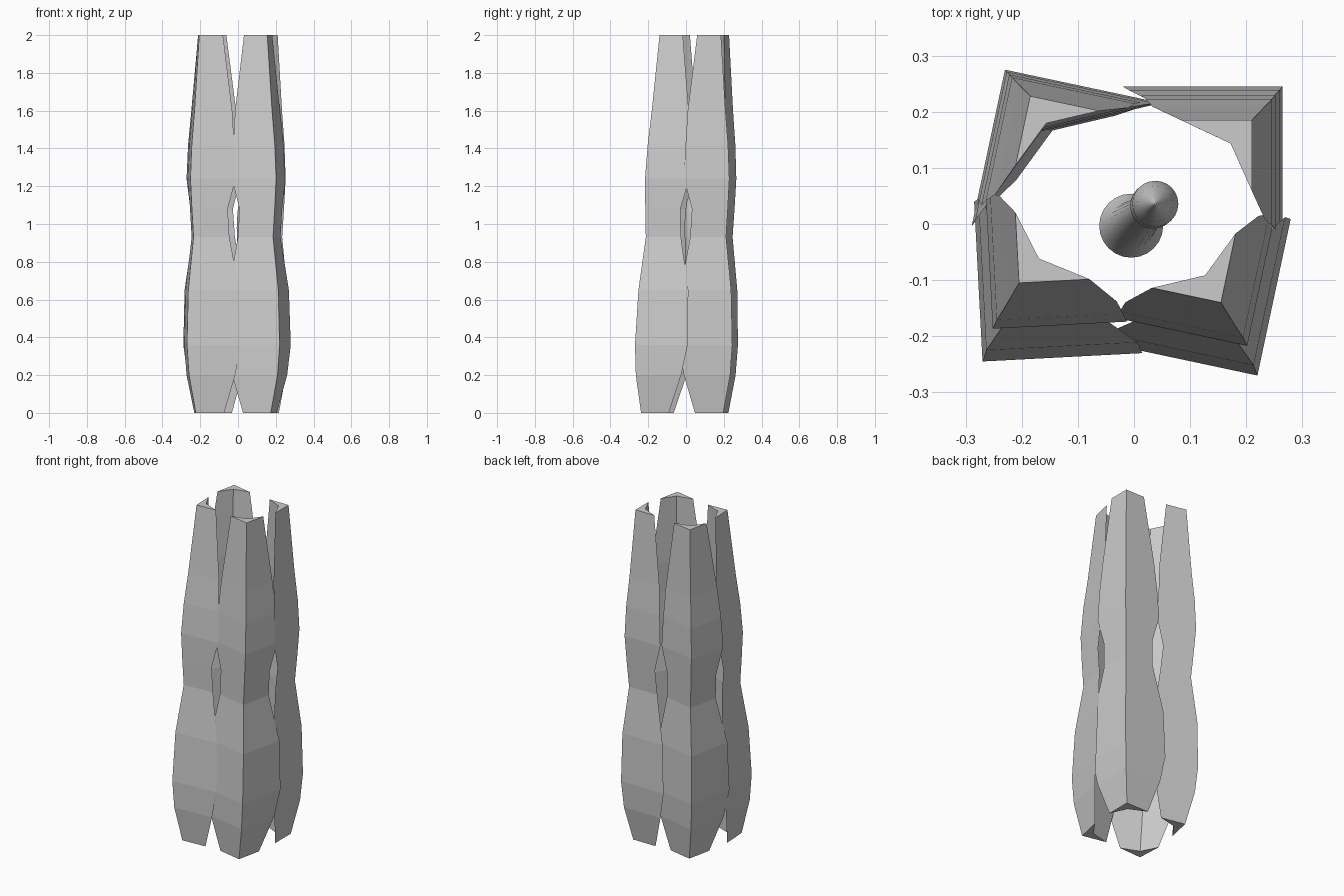
import bpy, bmesh, math
from mathutils import Vector, Matrix

if "Cube" in bpy.data.objects:
    bpy.data.objects.remove(bpy.data.objects["Cube"])

# petal stations: height, ridge distance from axis, arm width
ROWS = [(0.0, .215, .15), (.2, .25, .245), (.36, .26, .285), (.65, .252, .27),
        (.93, .223, .19), (1.08, .231, .19), (1.24, .238, .24), (1.42, .23, .225),
        (1.6, .215, .2), (2.0, .188, .126)]


def loft(name, rings):
    """Skin equal-sized rings of points and cap both ends."""
    bm = bmesh.new()
    loops = [[bm.verts.new(p) for p in ring] for ring in rings]
    n = len(loops[0])
    for a, b in zip(loops, loops[1:]):
        for i in range(n):
            j = (i + 1) % n
            bm.faces.new((a[i], a[j], b[j], b[i]))
    bm.faces.new(loops[0][::-1])
    bm.faces.new(loops[-1])
    bmesh.ops.recalc_face_normals(bm, faces=bm.faces)
    mesh = bpy.data.meshes.new(name)
    bm.to_mesh(mesh)
    bm.free()
    ob = bpy.data.objects.new(name, mesh)
    bpy.context.collection.objects.link(ob)
    return ob


def petal(name, sx, sy, yaw, low, top):
    """Chevron-section petal; low/top are ridge positions at z=.36 and z=2."""
    rot = Matrix.Rotation(math.radians(yaw), 2)
    s = Vector((sx, sy))
    off_low = Vector(low) - s * .26
    off_top = Vector(top) - s * .188
    rings = []
    for z, d, w in ROWS:
        c = s * d + off_low.lerp(off_top, (z - .36) / 1.64)
        section = [(0, 0), (-sx * w, 0), (-sx * w * .3, -sy * w * .33), (0, -sy * w)]
        rings.append([(*(c + rot @ Vector(p)), z) for p in section])
    return loft(name, rings)


# four outer petals
petal("petal_back_right", 1, 1, 0, (.265, .245), (.21, .185))
petal("petal_back_left", -1, 1, -12, (-.23, .275), (-.185, .228))
petal("petal_front_left", -1, -1, 3, (-.27, -.245), (-.205, -.105))
petal("petal_front_right", 1, -1, -12, (.22, -.27), (.155, -.14))

# leaning pistil in the middle: flared foot, stem, bulb and pointed tip
PISTIL = [(.25, .057), (.29, .042), (.85, .028), (.92, .036), (.98, .041),
          (1.06, .041), (1.12, .032), (1.2, .002)]
base, tip = Vector((-.005, -.003)), Vector((.038, .036))
rings = []
for z, r in PISTIL:
    c = base.lerp(tip, min(1, (z - .25) / .8))
    rings.append([(c.x + r * math.cos(a), c.y + r * math.sin(a), z)
                  for a in (2 * math.pi * i / 24 for i in range(24))])
pistil = loft("pistil", rings)
bpy.context.view_layer.objects.active = pistil
pistil.select_set(True)
bpy.ops.object.shade_smooth_by_angle(angle=math.radians(40))
